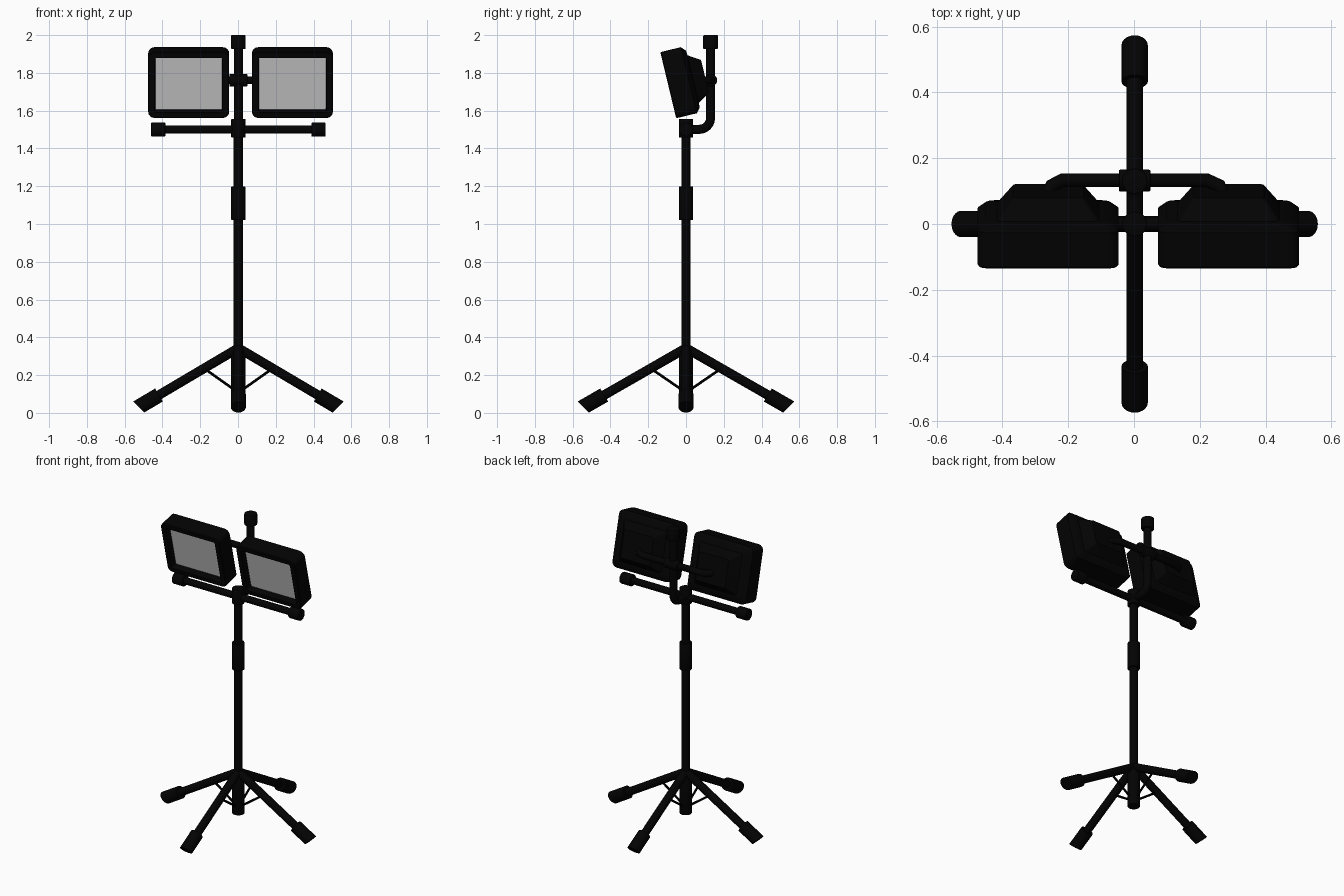
import bpy, bmesh, math
from mathutils import Vector, Matrix

if "Cube" in bpy.data.objects:
    bpy.data.objects.remove(bpy.data.objects["Cube"])


def material(name, c):
    m = bpy.data.materials.new(name)
    m.diffuse_color = (c, c, c, 1)
    m.use_nodes = True
    m.node_tree.nodes["Principled BSDF"].inputs["Base Color"].default_value = m.diffuse_color
    return m


BLACK = material("matte black", 0.0008)
GLASS = material("light grey glass", 0.6)
CX = 0.002  # pole centre


def finish(name, bm, mats=(BLACK,)):
    bmesh.ops.recalc_face_normals(bm, faces=bm.faces)
    me = bpy.data.meshes.new(name)
    bm.to_mesh(me)
    bm.free()
    for m in mats:
        me.materials.append(m)
    me.shade_smooth()
    me.set_sharp_from_angle(angle=math.radians(35))
    ob = bpy.data.objects.new(name, me)
    ob.location.x = CX
    bpy.context.collection.objects.link(ob)
    return ob


def rod(bm, a, b, r, bevel=0.0, sides=20):
    """Add a cylinder from a to b, optionally with softened rims."""
    a, b = Vector(a), Vector(b)
    d = b - a
    mat = Matrix.Translation((a + b) / 2) @ d.to_track_quat('Z', 'Y').to_matrix().to_4x4()
    res = bmesh.ops.create_cone(bm, cap_ends=True, segments=sides, radius1=r, radius2=r,
                                depth=d.length, matrix=mat)
    if bevel:
        fs = {f for v in res['verts'] for f in v.link_faces if len(f.verts) > 4}
        edges = list({e for f in fs for e in f.edges})
        bmesh.ops.bevel(bm, geom=edges, offset=bevel, segments=2, profile=0.5, affect='EDGES')


def rod_object(name, a, b, r, bevel=0.0):
    bm = bmesh.new()
    rod(bm, a, b, r, bevel)
    return finish(name, bm)


def bent_pipe(name, pts, r):
    """Pipe swept along a polyline with mitred rings."""
    pts = [Vector(p) for p in pts]
    bm = bmesh.new()
    dirs = [(q - p).normalized() for p, q in zip(pts, pts[1:])]
    plane = next(d.cross(dirs[0]) for d in dirs if d.cross(dirs[0]).length > 1e-4).normalized()
    rings, n = [], 20
    for i, p in enumerate(pts):
        t = (dirs[max(i - 1, 0)] + dirs[min(i, len(dirs) - 1)]).normalized()
        side = t.cross(plane)
        rings.append([bm.verts.new(p + r * (math.cos(k * math.tau / n) * side
                                            + math.sin(k * math.tau / n) * plane)) for k in range(n)])
    for p, q in zip(rings, rings[1:]):
        for k in range(n):
            bm.faces.new((p[k], p[(k + 1) % n], q[(k + 1) % n], q[k]))
    bm.faces.new(rings[0])
    bm.faces.new(rings[-1])
    return finish(name, bm)


# Pole, collars and lower sleeve
rod_object("main_pole", (0, 0, 0.15), (0, 0, 1.52), 0.025)
rod_object("lower_sleeve", (0, 0, 0.07), (0, 0, 0.33), 0.038, 0.004)
rod_object("height_clamp", (0, 0, 1.021), (0, 0, 1.198), 0.038, 0.004)
rod_object("top_collar", (0, 0, 1.457), (0, 0, 1.557), 0.038, 0.004)

# Four legs with slanted rubber feet and thin braces
top, end = Vector((0, 0, 0.343)), Vector((0.528, 0, 0.031))
axis = (end - top).normalized()
for i in range(4):
    stretch = 1.03 if i % 2 else 1.0
    place = Matrix.Rotation(i * math.pi / 2, 4, 'Z') @ Matrix.Diagonal((stretch, 1, 1, 1))
    bm = bmesh.new()
    rod(bm, top, end - axis * 0.04, 0.025)
    bm.transform(place)
    finish(f"leg_{i + 1}", bm)
    bm = bmesh.new()
    rod(bm, end - axis * 0.125, end + axis * 0.06, 0.04)
    cut = bmesh.ops.bisect_plane(bm, geom=bm.verts[:] + bm.edges[:] + bm.faces[:], plane_co=end,
                                 plane_no=(0.7, 0, -0.7), clear_outer=True)
    rim = [e for e in cut['geom_cut'] if isinstance(e, bmesh.types.BMEdge)]
    bmesh.ops.contextual_create(bm, geom=rim)
    bm.transform(place)
    finish(f"foot_{i + 1}", bm)
    bm = bmesh.new()
    rod(bm, (0.185, 0, 0.238), (0.025, 0, 0.125), 0.007, sides=10)
    bm.transform(place)
    finish(f"brace_{i + 1}", bm)

# Lower crossbar with end caps
rod_object("lower_crossbar", (-0.45, 0, 1.5), (0.45, 0, 1.5), 0.022)
for side, s in (("left", -1), ("right", 1)):
    rod_object(f"crossbar_cap_{side}", (s * 0.386, 0, 1.5), (s * 0.462, 0, 1.5), 0.037, 0.005)

# Offset upright that bends up behind the lamps
arc = [(0, 0.07 + 0.06 * math.sin(a), 1.561 - 0.06 * math.cos(a))
       for a in (k * math.pi / 12 for k in range(7))]
bent_pipe("bent_upright", [(0, 0, 1.501)] + arc + [(0, 0.13, 1.96)], 0.024)
rod_object("upright_cap", (0, 0.13, 1.926), (0, 0.13, 2.0), 0.039, 0.005)

# Lamp carrier bar and its clamp
bent_pipe("lamp_bar", [(-0.265, 0.085, 1.761), (-0.252, 0.117, 1.761), (-0.22, 0.133, 1.761),
                       (0.22, 0.133, 1.761), (0.257, 0.117, 1.761), (0.27, 0.085, 1.761)], 0.021)
rod_object("bar_clamp", (-0.048, 0.132, 1.761), (0.048, 0.132, 1.761), 0.033, 0.004)


def outline(bm, w, h, r, y):
    """Rounded rectangle with half sizes w, h at depth y."""
    vs = []
    for q, (sx, sz) in enumerate(((1, 1), (-1, 1), (-1, -1), (1, -1))):
        for k in range(5):
            a = (q + k / 4) * math.pi / 2
            vs.append(bm.verts.new((sx * (w - r) + r * math.cos(a), y, sz * (h - r) + r * math.sin(a))))
    return vs


# Floodlights: recessed glass, frame, body, chamfer and tapered back housing
SECTIONS = [(0.177, 0.143, 0.008, 0.04), (0.18, 0.149, 0.01, 0.0), (0.21, 0.176, 0.03, 0.0),
            (0.2145, 0.18, 0.034, 0.005), (0.2145, 0.18, 0.034, 0.112), (0.19, 0.155, 0.03, 0.134),
            (0.155, 0.13, 0.015, 0.136), (0.107, 0.089, 0.012, 0.2)]
for side, x in (("left", -0.261), ("right", 0.288)):
    bm = bmesh.new()
    loops = [outline(bm, *s) for s in SECTIONS]
    for p, q in zip(loops, loops[1:]):
        for k in range(len(p)):
            j = (k + 1) % len(p)
            bm.faces.new((p[k], p[j], q[j], q[k]))
    bm.faces.new(loops[0]).material_index = 1
    bm.faces.new(loops[-1])
    lamp = finish(f"floodlight_{side}", bm, (BLACK, GLASS))
    lamp.location = (x, -0.094, 1.735)
    lamp.rotation_euler.x = math.radians(13.5)
